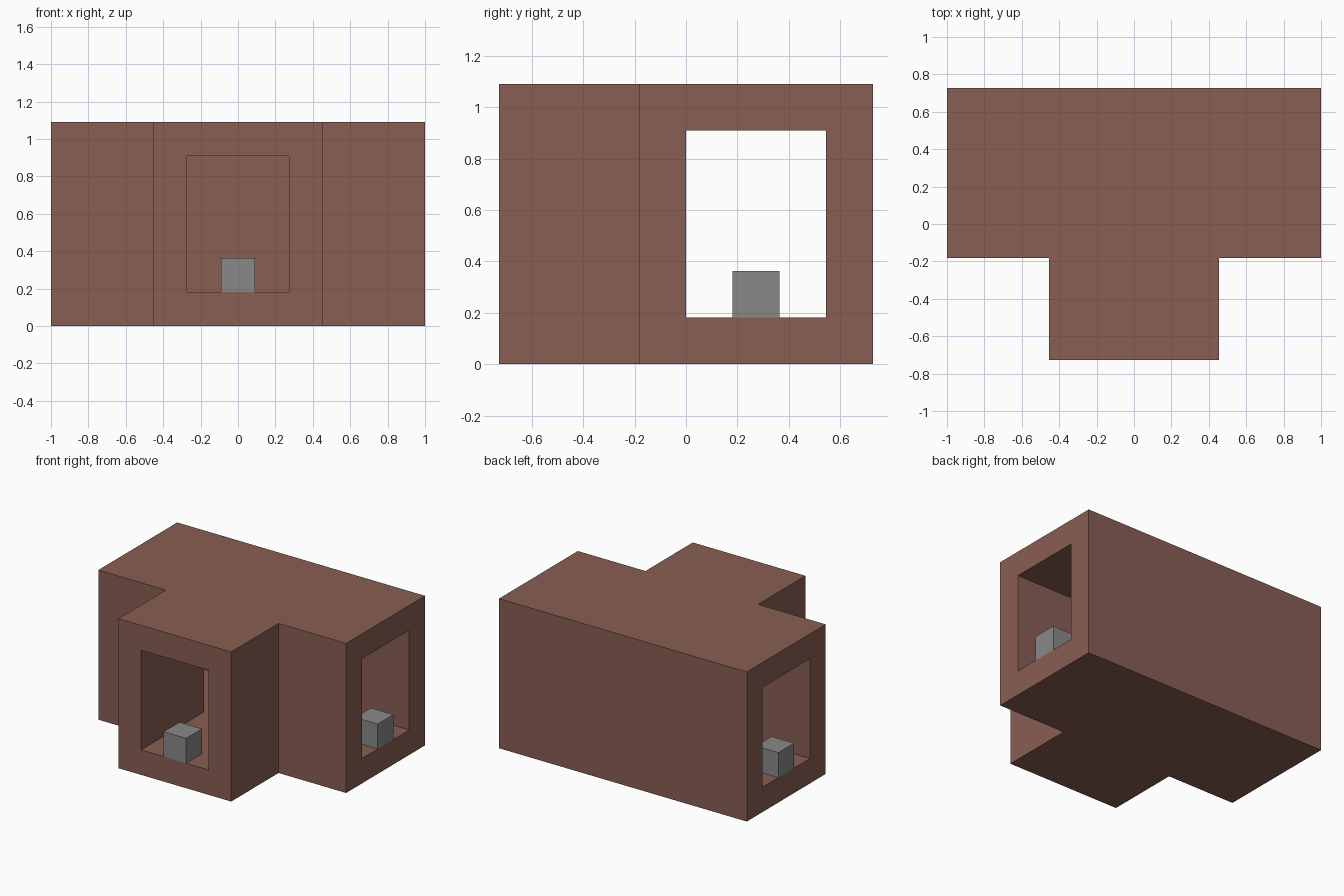
import bpy
import bmesh

cube = bpy.data.objects.get("Cube")
if cube:
    bpy.data.objects.remove(cube, do_unlink=True)

U = 2 / 11            # one grid unit: the wall thickness and block size
HALF_X, HALF_Y = 5.5 * U, 4 * U


def make_material(name, color):
    mat = bpy.data.materials.new(name)
    mat.use_nodes = True
    mat.diffuse_color = color
    mat.node_tree.nodes["Principled BSDF"].inputs["Base Color"].default_value = color
    return mat


def prism(name, outline, z0, z1, mat):
    """Extrude a closed xy outline from z0 up to z1."""
    bm = bmesh.new()
    base = bm.faces.new([bm.verts.new((x, y, z0)) for x, y in outline])
    top = bmesh.ops.extrude_face_region(bm, geom=[base])["geom"]
    bmesh.ops.translate(bm, vec=(0, 0, z1 - z0),
                        verts=[v for v in top if isinstance(v, bmesh.types.BMVert)])
    bmesh.ops.recalc_face_normals(bm, faces=bm.faces)
    mesh = bpy.data.meshes.new(name)
    bm.to_mesh(mesh)
    bm.free()
    mesh.materials.append(mat)
    obj = bpy.data.objects.new(name, mesh)
    bpy.context.collection.objects.link(obj)
    return obj


def tee(arm, stem, front, inner, back):
    """T outline: a crossbar of half length arm, a stem of half width stem."""
    right = [(stem, front), (stem, inner), (arm, inner), (arm, back)]
    return right + [(-x, y) for x, y in reversed(right)]


brown = make_material("brick brown", (0.25, 0.112, 0.087, 1))
grey = make_material("stone grey", (0.25, 0.25, 0.25, 1))

# Solid T-shaped shell
shell = prism("corridor_shell", tee(HALF_X, 2.5 * U, -HALF_Y, -U, HALF_Y), 0, 6 * U, brown)

# Hollow T-shaped passage, open at its three ends
cutter = prism("passage_cutter", tee(HALF_X + U, 1.5 * U, -HALF_Y - U, 0, 3 * U), U, 5 * U, brown)
cutter.hide_render = True
cut = shell.modifiers.new("passage", "BOOLEAN")
cut.operation = "DIFFERENCE"
cut.solver = "EXACT"
cut.object = cutter
bpy.context.view_layer.objects.active = shell
bpy.ops.object.modifier_apply(modifier=cut.name)
bpy.data.objects.remove(cutter, do_unlink=True)

# Stone block on the floor at each opening, flush with the outer wall
H = U / 2
for name, cx, cy in (("front_block", 0, -HALF_Y + H),
                     ("left_block", HALF_X - H, 1.5 * U),
                     ("right_block", -HALF_X + H, 1.5 * U)):
    square = [(cx - H, cy - H), (cx + H, cy - H), (cx + H, cy + H), (cx - H, cy + H)]
    prism(name, square, U, 2 * U, grey)
